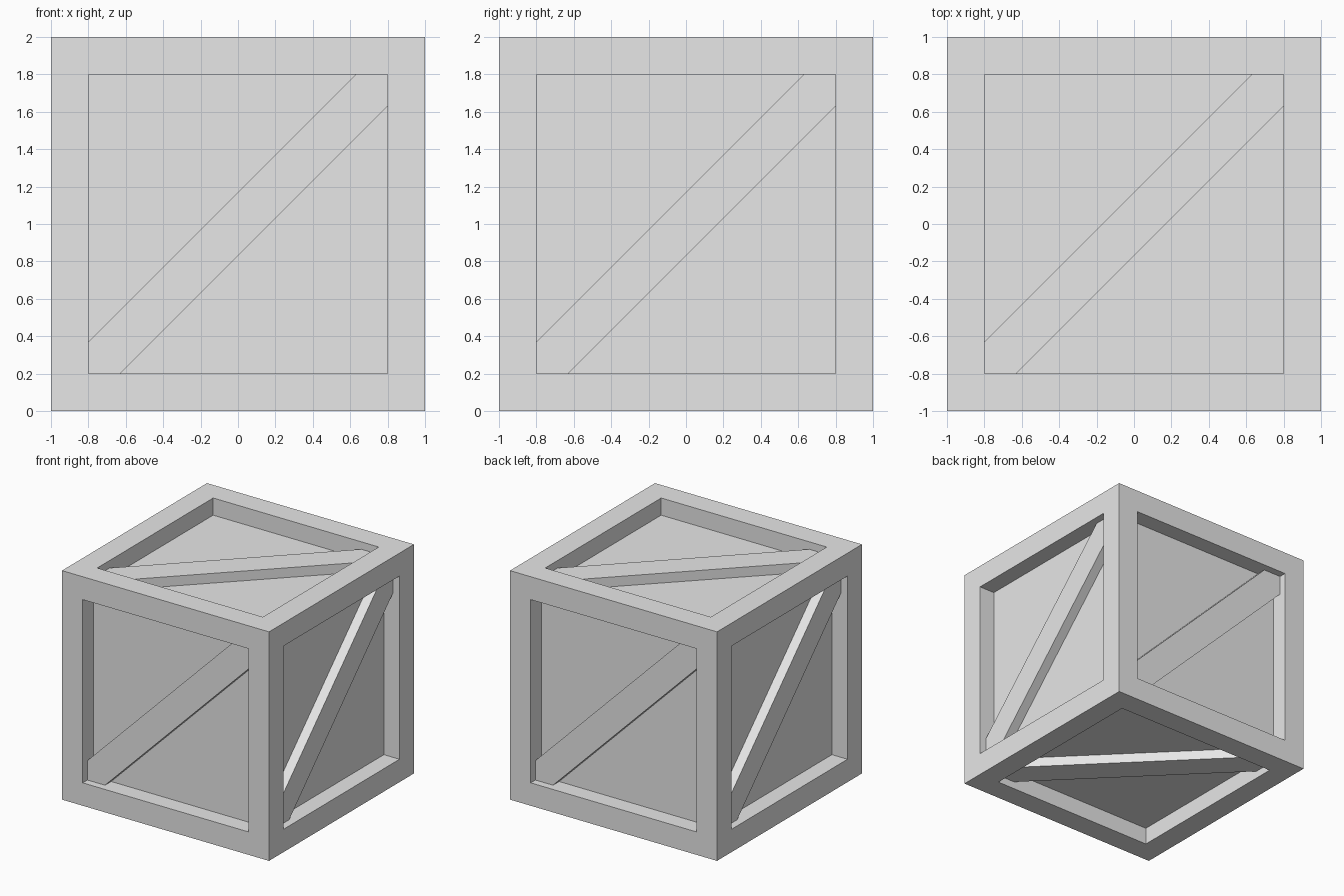
import bpy, bmesh
from math import pi
from mathutils import Matrix, Vector

if "Cube" in bpy.data.objects:
    bpy.data.objects.remove(bpy.data.objects["Cube"], do_unlink=True)

HALF = 1.0          # half the crate's side
OPEN = 0.8          # half the framed opening
PANEL = 0.85        # distance of the sunken panels from the centre
BRACE = 0.935       # distance of the brace fronts from the centre
CUT = 0.17          # brace reach along the opening from each corner
CENTRE = Matrix.Translation((0, 0, HALF))

grey = bpy.data.materials.new("crate_grey")
grey.use_nodes = True
grey.diffuse_color = (0.8, 0.8, 0.8, 1)
grey.node_tree.nodes["Principled BSDF"].inputs["Base Color"].default_value = (0.8, 0.8, 0.8, 1)


def add_object(name, bm, matrix):
    """Turn a bmesh into a placed, coloured object."""
    bmesh.ops.recalc_face_normals(bm, faces=bm.faces)
    bm.transform(matrix)
    mesh = bpy.data.meshes.new(name)
    bm.to_mesh(mesh)
    bm.free()
    mesh.materials.append(grey)
    obj = bpy.data.objects.new(name, mesh)
    bpy.context.collection.objects.link(obj)


# Crate body: a cube whose six sides are inset and sunk into panels
bm = bmesh.new()
bmesh.ops.create_cube(bm, size=2 * HALF)
sides = list(bm.faces)
bmesh.ops.inset_individual(bm, faces=sides, thickness=HALF - OPEN, use_even_offset=True)
for side in sides:
    normal = side.normal.copy()
    panel = bmesh.ops.extrude_discrete_faces(bm, faces=[side])["faces"][0]
    bmesh.ops.translate(bm, verts=panel.verts, vec=normal * (PANEL - HALF))
add_object("crate_body", bm, CENTRE)


def add_brace(name, rotation):
    """Diagonal plank, trimmed to the corners of the opening."""
    a, b = OPEN, OPEN - CUT
    outline = [(-a, -a), (-b, -a), (a, b), (a, a), (b, a), (-a, -b)]
    bm = bmesh.new()
    face = bm.faces.new([bm.verts.new((x, -BRACE, z)) for x, z in outline])
    out = bmesh.ops.extrude_face_region(bm, geom=[face])["geom"]
    back = [v for v in out if isinstance(v, bmesh.types.BMVert)]
    bmesh.ops.translate(bm, verts=back, vec=Vector((0, BRACE - PANEL, 0)))
    add_object(name, bm, CENTRE @ rotation)


# One brace on each side, turned from the front
for i, place in enumerate(("front", "left", "back", "right")):
    add_brace(place + "_brace", Matrix.Rotation(i * pi / 2, 4, "Z"))
add_brace("top_brace", Matrix.Rotation(-pi / 2, 4, "X"))
add_brace("bottom_brace", Matrix.Rotation(pi / 2, 4, "X"))
